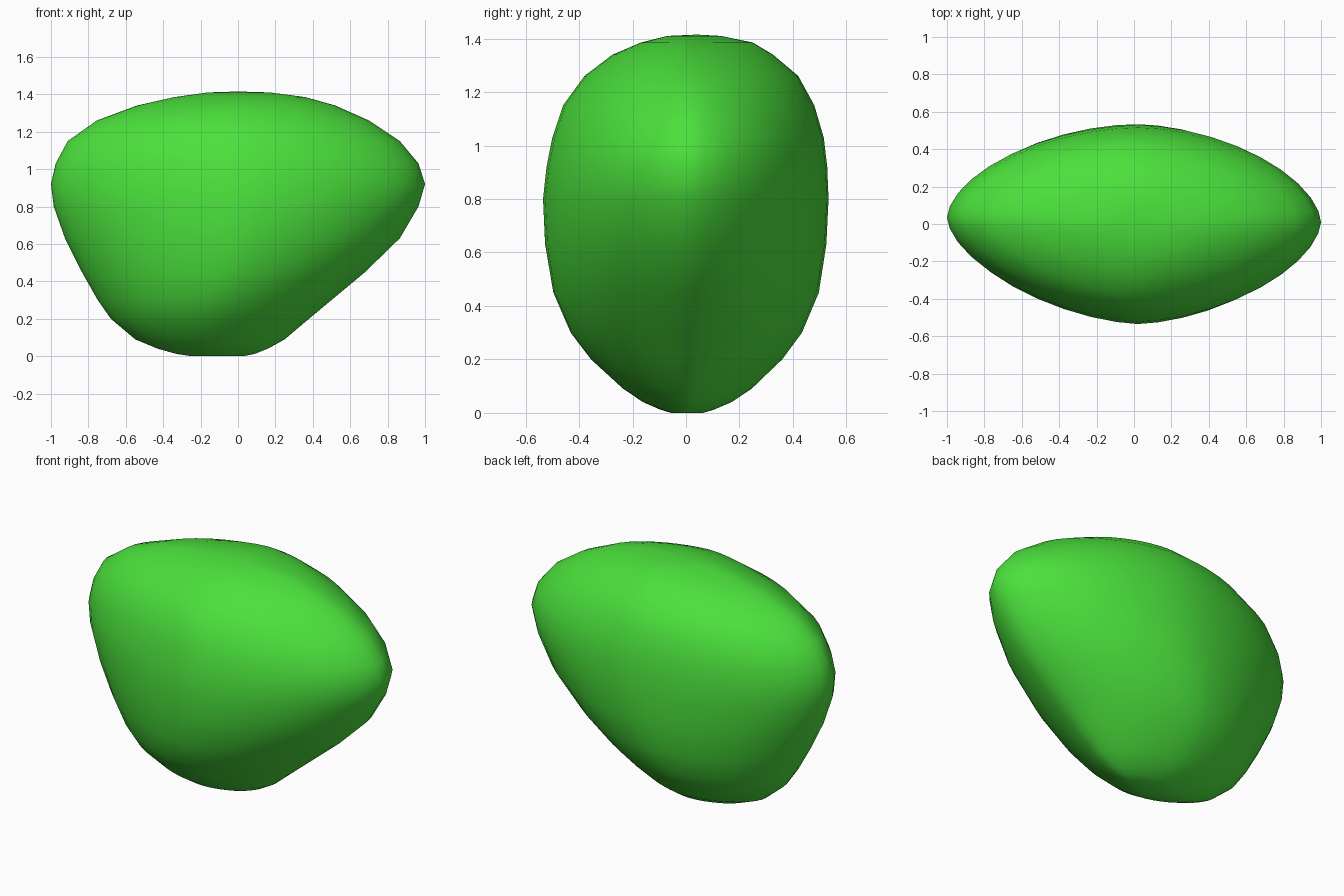
import bpy, bmesh
from math import cos, sin, pi, copysign

if "Cube" in bpy.data.objects:
    bpy.data.objects.remove(bpy.data.objects["Cube"])

# Height, left x, right x, front depth, back depth of each level of the stone
LEVELS = [
    (0.000, -0.25, 0.03, 0.06, 0.06),
    (0.012, -0.33, 0.09, 0.10, 0.10),
    (0.040, -0.43, 0.16, 0.165, 0.165),
    (0.090, -0.55, 0.25, 0.24, 0.24),
    (0.200, -0.68, 0.38, 0.36, 0.355),
    (0.300, -0.75, 0.50, 0.435, 0.43),
    (0.450, -0.835, 0.68, 0.498, 0.495),
    (0.630, -0.925, 0.865, 0.527, 0.525),
    (0.800, -0.985, 0.965, 0.535, 0.533),
    (0.920, -1.00, 1.00, 0.522, 0.528),
    (1.030, -0.975, 0.965, 0.50, 0.515),
    (1.150, -0.91, 0.865, 0.46, 0.48),
    (1.260, -0.755, 0.70, 0.38, 0.42),
    (1.340, -0.54, 0.52, 0.275, 0.325),
    (1.385, -0.34, 0.36, 0.17, 0.25),
    (1.410, -0.16, 0.17, 0.07, 0.13),
]
SIDES = 40
POWER = 1.7  # below 2 gives a lens-like section


def bend(v):
    return copysign(abs(v) ** (2 / POWER), v)


def ring(bm, z, left, right, front, back):
    # Widest point drifts left towards the foot
    mid = 0.5 * (left + right) + 0.03 * min(1, z / 0.5)
    verts = []
    for i in range(SIDES):
        a = 2 * pi * i / SIDES
        c, s = bend(cos(a)), bend(sin(a))
        x = mid + c * ((right - mid) if c > 0 else (mid - left))
        y = s * (back if s > 0 else front)
        y += 0.035 * max(0, -x) + 0.01 * max(0, x)
        verts.append(bm.verts.new((x, y, z)))
    return verts


# Lofted stone body
bm = bmesh.new()
rings = [ring(bm, *level) for level in LEVELS]
for low, high in zip(rings, rings[1:]):
    for i in range(SIDES):
        j = (i + 1) % SIDES
        bm.faces.new((low[i], low[j], high[j], high[i]))

# Closed foot and crown
foot = bm.verts.new((-0.11, 0, 0))
crown = bm.verts.new((0, 0.04, 1.415))
for i in range(SIDES):
    j = (i + 1) % SIDES
    bm.faces.new((foot, rings[0][j], rings[0][i]))
    bm.faces.new((crown, rings[-1][i], rings[-1][j]))
bmesh.ops.recalc_face_normals(bm, faces=bm.faces)
for f in bm.faces:
    f.smooth = True

mesh = bpy.data.meshes.new("stone")
bm.to_mesh(mesh)
bm.free()
stone = bpy.data.objects.new("stone", mesh)
bpy.context.collection.objects.link(stone)

# Green surface
green = bpy.data.materials.new("green")
green.diffuse_color = (0.07, 0.75, 0.045, 1)
green.use_nodes = True
green.node_tree.nodes["Principled BSDF"].inputs["Base Color"].default_value = green.diffuse_color
mesh.materials.append(green)
